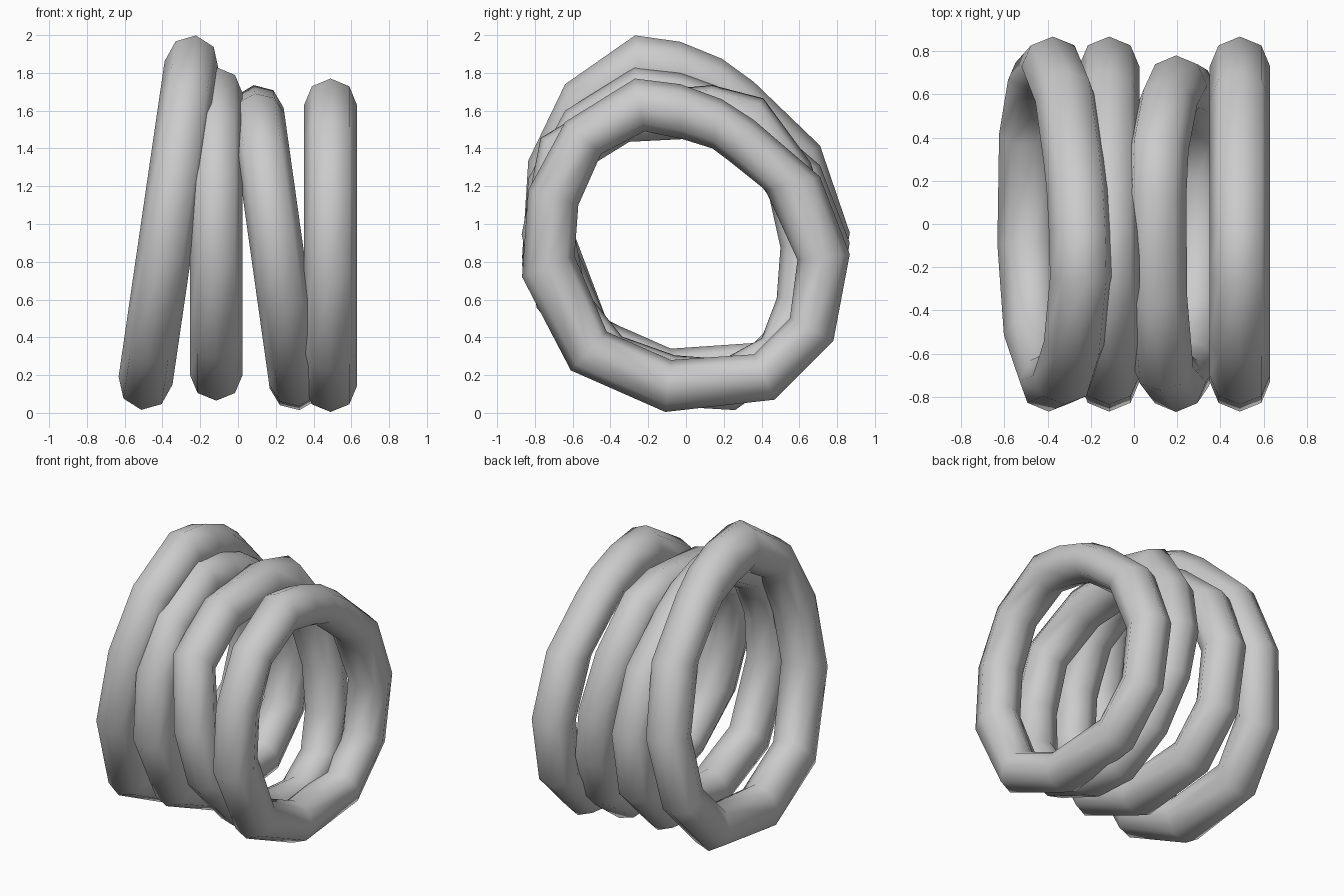
import bpy, bmesh, math
from mathutils import Matrix

if "Cube" in bpy.data.objects:
    bpy.data.objects.remove(bpy.data.objects["Cube"])

# Irregular ring profiles: outer (y, z) and inner (y, z) at each station
PLAIN = [
    (-.27, 1.77, -.22, 1.49), (-.03, 1.74, -.02, 1.45), (.19, 1.66, .14, 1.40),
    (.36, 1.55, .22, 1.34),
    (.71, 1.25, .42, 1.18), (.867, .84, .59, .81), (.78, .38, .55, .50),
    (.47, .07, .36, .31), (-.11, .005, -.08, .28), (-.61, .225, -.42, .43),
    (-.868, .72, -.59, .83), (-.835, 1.18, -.57, 1.10), (-.64, 1.54, -.45, 1.37),
]
FLIPPED = [
    (.14, 1.74, .10, 1.46), (.41, 1.67, .27, 1.38), (.66, 1.33, .44, 1.15),
    (.78, .95, .50, .88), (.75, .60, .48, .61), (.57, .24, .40, .40),
    (.26, .02, .20, .29), (-.08, .04, -.06, .31), (-.48, .22, -.34, .41),
    (-.79, .56, -.53, .65), (-.87, .95, -.59, .95), (-.77, 1.46, -.56, 1.28),
    (-.38, 1.695, -.30, 1.44),
]
SIDES, HALF_WIDTH, MID_Z = 8, .14, .89


def make_ring(name, stations, centre, scale=(1, 1, 1), tilt=0):
    """Lumpy ring with an eight-sided tube, scaled and leaned sideways."""
    bm = bmesh.new()
    loops = []
    for oy, oz, iy, iz in stations:
        loop = []
        for k in range(SIDES):
            a = 2 * math.pi * k / SIDES
            t = (1 + math.cos(a)) / 2
            loop.append(bm.verts.new((HALF_WIDTH * math.sin(a),
                                      iy + (oy - iy) * t,
                                      iz + (oz - iz) * t - MID_Z)))
        loops.append(loop)
    for i, loop in enumerate(loops):
        nxt = loops[(i + 1) % len(loops)]
        for k in range(SIDES):
            j = (k + 1) % SIDES
            bm.faces.new((loop[k], nxt[k], nxt[j], loop[j]))
    bm.transform(Matrix.Translation(centre)
                 @ Matrix.Rotation(math.radians(tilt), 4, 'Y')
                 @ Matrix.Diagonal((*scale, 1)))
    bmesh.ops.recalc_face_normals(bm, faces=bm.faces)
    for f in bm.faces:
        f.smooth = True
    mesh = bpy.data.meshes.new(name)
    bm.to_mesh(mesh)
    bm.free()
    bpy.context.collection.objects.link(bpy.data.objects.new(name, mesh))


# Four rings side by side: tall leaning, upright, flipped leaning, upright
make_ring("tall_leaning_ring", PLAIN, (-.367, 0, 1.01), (1.03, 1, 1.135), tilt=8.3)
make_ring("upright_ring_middle", PLAIN, (-.115, 0, .95))
make_ring("flipped_leaning_ring", FLIPPED, (.203, 0, .885), (1, 1, 1.01), tilt=-8)
make_ring("upright_ring_end", PLAIN, (.49, 0, .89))
